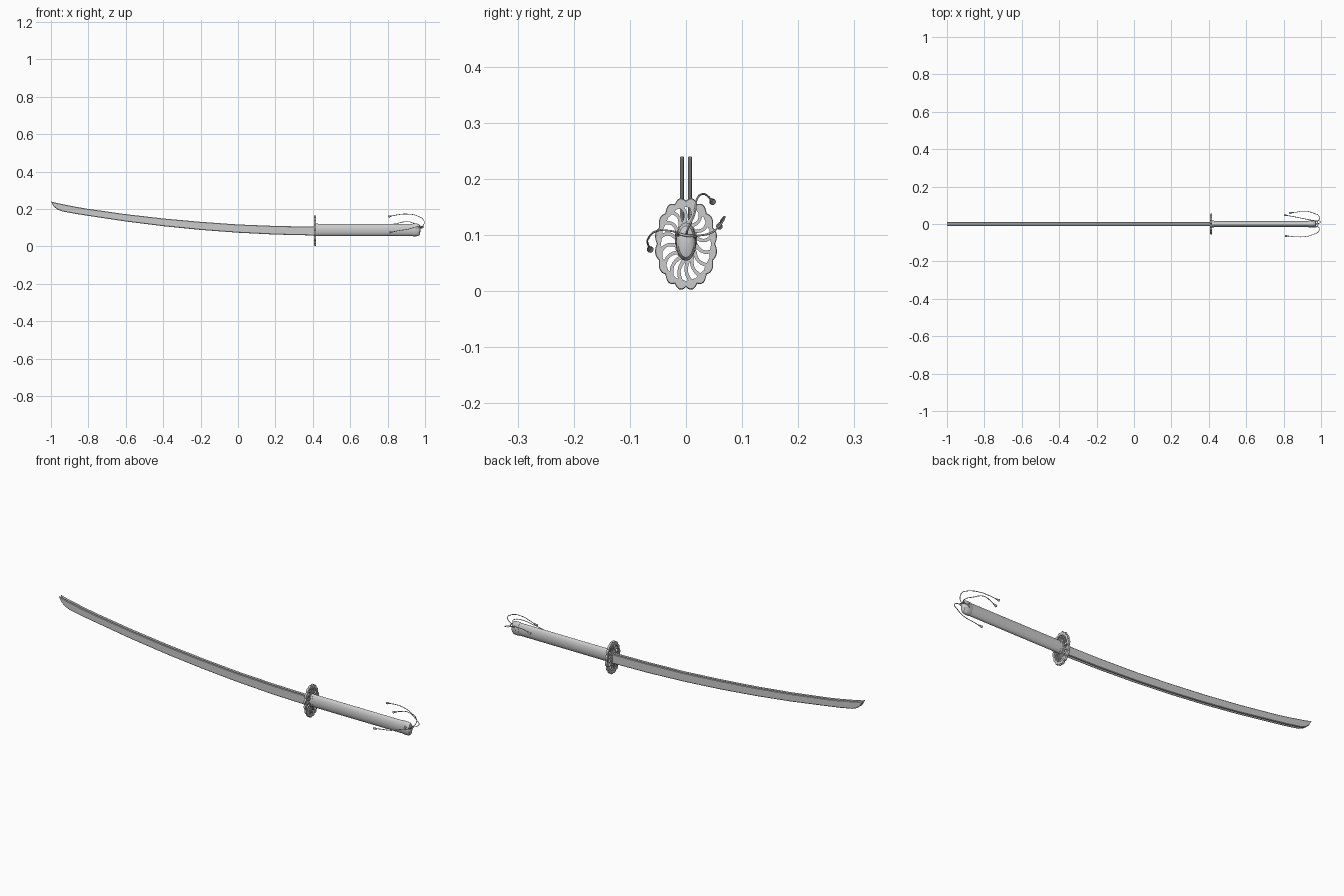
import bpy, bmesh
from math import sin, cos, pi, tau, radians
from mathutils import Vector

if "Cube" in bpy.data.objects:
    bpy.data.objects.remove(bpy.data.objects["Cube"])


def finish(name, bm, smooth=35):
    bmesh.ops.recalc_face_normals(bm, faces=bm.faces[:])
    me = bpy.data.meshes.new(name)
    bm.to_mesh(me)
    bm.free()
    ob = bpy.data.objects.new(name, me)
    bpy.context.collection.objects.link(ob)
    bpy.ops.object.select_all(action='DESELECT')
    ob.select_set(True)
    bpy.context.view_layer.objects.active = ob
    bpy.ops.object.shade_smooth_by_angle(angle=radians(smooth))
    return ob


def loft(name, rings, closed=False):
    """Skin a list of point rings; cap both ends unless the loop closes."""
    bm = bmesh.new()
    vs = [[bm.verts.new(p) for p in r] for r in rings]
    n = len(vs[0])
    for i in range(len(vs) - (0 if closed else 1)):
        a, b = vs[i], vs[(i + 1) % len(vs)]
        for j in range(n):
            k = (j + 1) % n
            bm.faces.new((a[j], a[k], b[k], b[j]))
    if not closed:
        bm.faces.new(vs[0])
        bm.faces.new(vs[-1])
    return finish(name, bm)


def oval(x, ry, rz, cz=0.088, n=40):
    return [(x, ry * cos(tau * i / n), cz + rz * sin(tau * i / n)) for i in range(n)]


def tube(name, pts, radius, smooth_path=True):
    cu = bpy.data.curves.new(name, 'CURVE')
    cu.dimensions = '3D'
    cu.bevel_depth = radius
    cu.bevel_resolution = 2
    cu.resolution_u = 6
    cu.use_fill_caps = True
    sp = cu.splines.new('BEZIER')
    sp.bezier_points.add(len(pts) - 1)
    for bp, p in zip(sp.bezier_points, pts):
        bp.co = p
        bp.handle_left_type = bp.handle_right_type = 'AUTO'
    ob = bpy.data.objects.new(name, cu)
    bpy.context.collection.objects.link(ob)
    return ob


# Blade: two thin curved plates with a narrow gap between them
stations = [(-0.999, 0.240, 0.237), (-0.985, 0.236, 0.212), (-0.965, 0.231, 0.197),
            (-0.94, 0.226, 0.187), (-0.87, 0.212, 0.174), (-0.8, 0.200, 0.163),
            (-0.6, 0.172, 0.133), (-0.4, 0.149, 0.108), (-0.2, 0.131, 0.088),
            (0.0, 0.117, 0.073), (0.2, 0.109, 0.063), (0.415, 0.105, 0.058)]
for side, label in ((-1, "front"), (1, "back")):
    rings = []
    for x, top, bot in stations:
        c = min(0.003, (top - bot) * 0.3)
        rings.append([(x, side * y, z) for y, z in (
            (0.0035, bot + c), (0.0055, bot), (0.0085, bot), (0.0108, bot + c),
            (0.0108, top - c), (0.0085, top), (0.0055, top), (0.0035, top - c))])
    loft("blade_plate_" + label, rings)

# Guard: scalloped oval rim, hub and swept spokes
GX, GZ, HALF, LOBES = 0.4125, 0.084, 0.0055, 16


def guard_pt(x, s, t):
    return (x, 0.056 * s * sin(t), GZ + 0.083 * s * cos(t))


rim = []
for i in range(LOBES * 8):
    t = tau * i / (LOBES * 8)
    o = 0.925 + 0.075 * abs(sin(LOBES * t / 2))
    inner = 0.80 - 0.025 * abs(sin(LOBES * t / 2))
    rim.append([guard_pt(GX - HALF, inner, t), guard_pt(GX - HALF, o - 0.02, t),
                guard_pt(GX - HALF * 0.6, o, t), guard_pt(GX + HALF * 0.6, o, t),
                guard_pt(GX + HALF, o - 0.02, t), guard_pt(GX + HALF, inner, t)])
loft("guard_rim", rim, closed=True)

loft("guard_hub", [oval(GX - HALF, 0.020, 0.036), oval(GX + HALF, 0.020, 0.036)])

for i in range(LOBES):
    base = tau * (i + 0.5) / LOBES
    rings = []
    for k in range(7):
        u = k / 6
        t = base + 0.26 * sin(pi * u) * (1 - 0.3 * u)
        a = Vector((0, 0.019 * sin(base), 0.088 + 0.034 * cos(base)))
        b = Vector(guard_pt(0, 0.82, base))
        p = a.lerp(b, u)
        side = Vector((0, b.z - a.z, -(b.y - a.y))).normalized()
        p += side * 0.006 * sin(pi * u)
        w = side * (0.0028 + 0.0012 * abs(2 * u - 1))
        rings.append([(GX + sx * 0.004, *(p + w * sw).yz)
                      for sx, sw in ((-1, -1), (-1, 1), (1, 1), (1, -1))])
    loft(f"guard_spoke_{i + 1}", rings)

# Handle with a collar at the guard and a rounded end cap
loft("handle", [oval(x, ry, rz) for x, ry, rz in (
    (0.415, 0.0165, 0.032), (0.55, 0.016, 0.032), (0.8, 0.016, 0.032), (0.94, 0.0165, 0.032))])
loft("handle_collar", [oval(0.416, 0.0175, 0.033), oval(0.428, 0.0175, 0.033)])
loft("end_cap", [oval(x, ry, rz) for x, ry, rz in (
    (0.932, 0.0170, 0.0325), (0.935, 0.0185, 0.034), (0.955, 0.0182, 0.034),
    (0.965, 0.0170, 0.032), (0.971, 0.0140, 0.028), (0.974, 0.0085, 0.018),
    (0.975, 0.002, 0.004))])

# Oval eyelets on both sides of the end cap
for side, label in ((-1, "front"), (1, "back")):
    rings = []
    for i in range(20):
        a = tau * i / 20
        rings.append([(0.951 + r * 0.006 * cos(a), side * y, 0.094 + r * 0.011 * sin(a))
                      for r, y in ((0.6, 0.016), (1, 0.016), (1, 0.0195), (0.6, 0.0195))])
    loft("eyelet_" + label, rings, closed=True)

# Cords trailing from the end cap, each finished with a small tassel
cords = {
    "upper": [(0.965, 0, 0.098), (0.99, 0.004, 0.112), (0.994, 0.015, 0.137),
              (0.965, 0.018, 0.160), (0.90, 0.030, 0.173), (0.85, 0.040, 0.168), (0.82, 0.045, 0.162)],
    "back": [(0.951, 0.017, 0.094), (0.985, 0.018, 0.098), (0.990, 0.040, 0.102),
             (0.965, 0.056, 0.112), (0.91, 0.069, 0.132), (0.865, 0.063, 0.126), (0.847, 0.061, 0.120)],
    "front": [(0.951, -0.017, 0.094), (0.985, -0.016, 0.104), (0.990, -0.035, 0.108),
              (0.96, -0.055, 0.106), (0.91, -0.068, 0.092), (0.86, -0.068, 0.084), (0.825, -0.065, 0.077)],
}
for label, pts in cords.items():
    tube("cord_" + label, pts, 0.0017)
    end = Vector(pts[-1])
    d = (end - Vector(pts[-2])).normalized()
    q = d.to_track_quat('Z', 'Y')
    prof = ((-0.004, 0.0018), (0.0, 0.0035), (0.003, 0.003), (0.015, 0.006), (0.017, 0.0055))
    loft("tassel_" + label, [[end + q @ Vector((r * cos(tau * i / 12), r * sin(tau * i / 12), z))
                              for i in range(12)] for z, r in prof])

# Knot where the cords meet across the end of the cap
tube("cord_knot", [(0.951, -0.017, 0.098), (0.978, -0.013, 0.102), (0.983, 0, 0.099),
                   (0.978, 0.013, 0.098), (0.951, 0.017, 0.094)], 0.0022)
